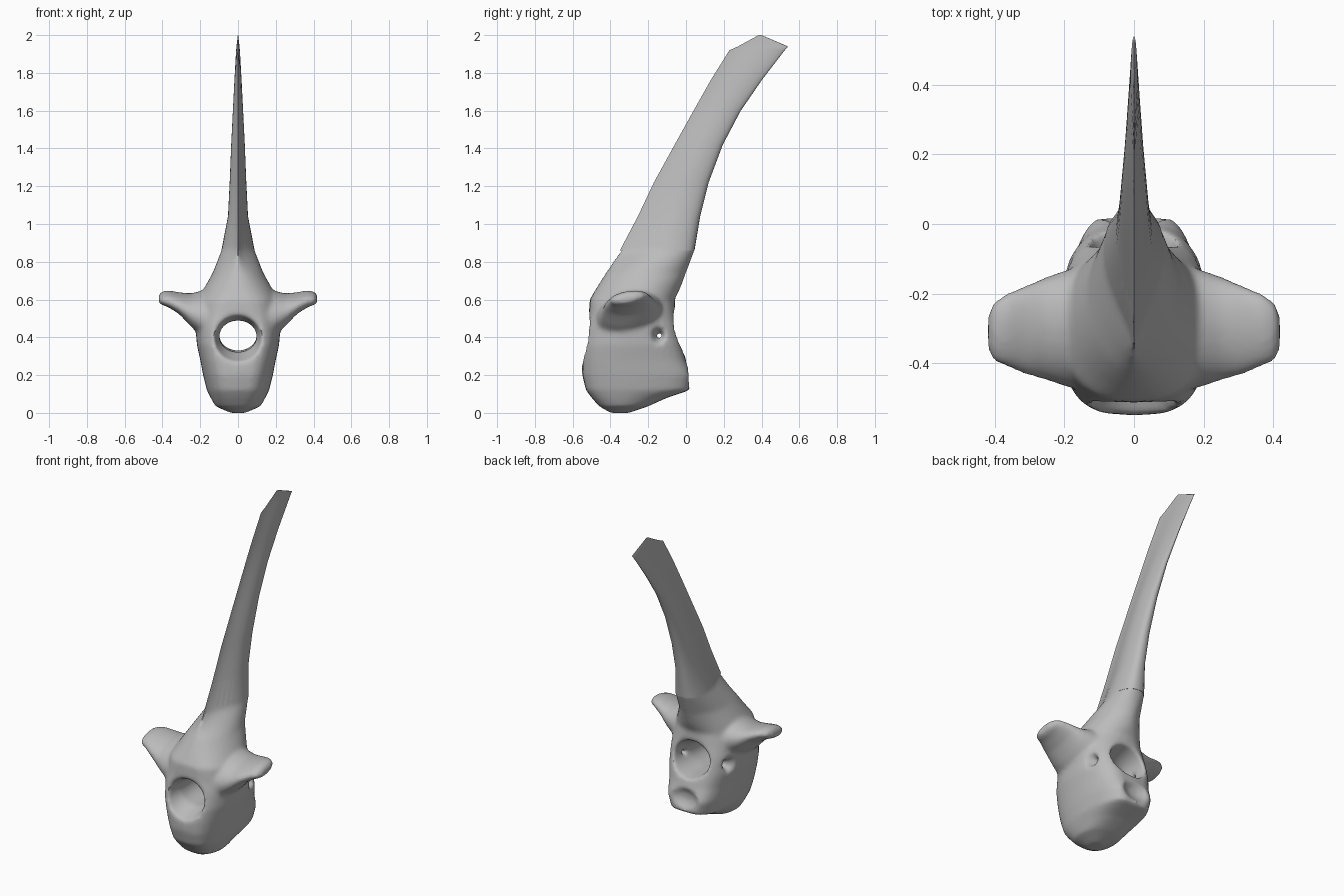
import bpy, bmesh, math
from mathutils import Vector

if "Cube" in bpy.data.objects:
    bpy.data.objects.remove(bpy.data.objects["Cube"])

bone = bpy.data.materials.new("bone_grey")
bone.use_nodes = True
colour = (0.5, 0.5, 0.5, 1)
bone.diffuse_color = colour
bone.node_tree.nodes["Principled BSDF"].inputs["Base Color"].default_value = colour


def loft(name, rings):
    """Skin a closed solid over a list of point rings."""
    bm = bmesh.new()
    loops = [[bm.verts.new(p) for p in ring] for ring in rings]
    for a, b in zip(loops, loops[1:]):
        for i in range(len(a)):
            j = (i + 1) % len(a)
            bm.faces.new((a[i], a[j], b[j], b[i]))
    bm.faces.new(loops[0])
    bm.faces.new(loops[-1])
    bmesh.ops.recalc_face_normals(bm, faces=bm.faces)
    mesh = bpy.data.meshes.new(name)
    bm.to_mesh(mesh)
    bm.free()
    mesh.materials.append(bone)
    obj = bpy.data.objects.new(name, mesh)
    bpy.context.collection.objects.link(obj)
    return obj


def slab(z, y0, y1, w, front, back, n=32):
    """Horizontal outline; exponents under 1 are boxy, near 2 sharp."""
    ring = []
    for i in range(n):
        a = 2 * math.pi * i / n
        u, s = -math.cos(a), math.sin(a)
        e = front if u < 0 else back
        x = math.copysign(w * abs(s) ** e, s)
        t = (1 + u) / 2
        if front > 1.5:
            t = t ** 0.6
        ring.append(Vector((x, y0 + (y1 - y0) * t, z)))
    return ring


def oval(axis, at, c1, c2, r1, r2, shear=0, n=24):
    """Oval across the x axis (y, z) or the y axis (x, z)."""
    ring = []
    for i in range(n):
        a = 2 * math.pi * i / n
        p, q = c1 + r1 * math.cos(a), c2 + r2 * math.sin(a)
        q += shear * r1 * math.cos(a)
        ring.append(Vector((at, p, q) if axis == "x" else (p, at, q)))
    return ring


def combine(target, tool, operation):
    mod = target.modifiers.new(operation.lower(), "BOOLEAN")
    mod.operation, mod.solver, mod.object = operation, "EXACT", tool
    bake(target)
    bpy.data.objects.remove(tool)


def bake(obj):
    """Apply every modifier on the object."""
    graph = bpy.context.evaluated_depsgraph_get()
    graph.update()
    mesh = bpy.data.meshes.new_from_object(obj.evaluated_get(graph))
    obj.modifiers.clear()
    obj.data = mesh


# Centrum and arch, flowing up into the root of the spine
base = [
    (0.0, -0.40, -0.30, 0.04, 0.8, 0.8),
    (0.035, -0.46, -0.20, 0.12, 0.7, 0.7),
    (0.08, -0.50, -0.10, 0.145, 0.6, 0.6),
    (0.12, -0.53, 0.02, 0.165, 0.55, 0.5),
    (0.2, -0.55, 0.035, 0.185, 0.55, 0.5),
    (0.28, -0.55, 0.0, 0.2, 0.5, 0.5),
    (0.36, -0.545, -0.02, 0.218, 0.5, 0.5),
    (0.45, -0.53, -0.04, 0.225, 0.55, 0.55),
    (0.52, -0.515, -0.055, 0.22, 0.6, 0.65),
    (0.6, -0.51, -0.06, 0.21, 0.7, 0.9),
    (0.66, -0.475, -0.03, 0.18, 0.9, 1.1),
    (0.74, -0.425, 0.0, 0.135, 1.1, 1.1),
]
blade = [
    (0.86, -0.35, 0.045, 0.088, 1.6, 0.8),
    (1.04, -0.255, 0.075, 0.053, 1.8, 0.8),
    (1.22, -0.17, 0.12, 0.044, 1.8, 0.8),
    (1.42, -0.06, 0.195, 0.036, 1.8, 0.9),
    (1.6, 0.04, 0.29, 0.027, 1.8, 1),
    (1.76, 0.13, 0.4, 0.019, 1.8, 1),
    (1.92, 0.23, 0.523, 0.01, 1.8, 1),
    (1.94, 0.275, 0.54, 0.008, 1.8, 1),
    (2.0, 0.385, 0.40, 0.001, 1.8, 1),
]
body = loft("vertebra_body", [slab(*r) for r in base + blade[:2]])
spine = loft("neural_spine", [slab(*r) for r in blade])

# Transverse processes: x, centre y and z, half depth, half height
wing = [
    (0.1, -0.3, 0.52, 0.19, 0.13),
    (0.19, -0.3, 0.525, 0.17, 0.12),
    (0.25, -0.3, 0.545, 0.15, 0.085),
    (0.31, -0.305, 0.58, 0.13, 0.055),
    (0.37, -0.305, 0.605, 0.105, 0.042),
    (0.405, -0.31, 0.607, 0.085, 0.033),
    (0.42, -0.31, 0.603, 0.05, 0.018),
]
for side in (-1, 1):
    part = loft("transverse_process", [
        oval("x", side * x, y, z, ry, rz, 0.15) for x, y, z, ry, rz in wing])
    combine(body, part, "UNION")

# Flared canal running front to back
canal = loft("canal_cutter", [
    oval("y", y, 0, z, rx, rz) for y, z, rx, rz in (
        (-0.6, 0.4, 0.155, 0.15), (-0.52, 0.4, 0.125, 0.12),
        (-0.43, 0.405, 0.1, 0.085), (-0.2, 0.41, 0.1, 0.08),
        (-0.08, 0.43, 0.12, 0.105), (0.05, 0.44, 0.14, 0.13))])
combine(body, canal, "DIFFERENCE")

# Side openings and the dished rear face
for side in (-1, 1):
    pit = loft("pit_cutter", [
        oval("x", side * x, -0.14, 0.41, r, r * 1.2) for x, r in (
            (0.06, 0.012), (0.15, 0.016), (0.2, 0.04), (0.26, 0.09))])
    combine(body, pit, "DIFFERENCE")
dish = loft("dish_cutter", [
    oval("y", y, 0, 0.21, r, r * 0.75) for y, r in (
        (-0.015, 0.03), (0.0, 0.07), (0.02, 0.1), (0.06, 0.13))])
combine(body, dish, "DIFFERENCE")

# Blend the fused parts into one soft surface
remesh = body.modifiers.new("blend", "REMESH")
remesh.mode, remesh.voxel_size = "VOXEL", 0.011
soften = body.modifiers.new("soften", "SMOOTH")
soften.factor, soften.iterations = 0.5, 12
bake(body)

for obj in (body, spine):
    if not obj.data.materials:
        obj.data.materials.append(bone)
    bpy.ops.object.select_all(action="DESELECT")
    obj.select_set(True)
    bpy.context.view_layer.objects.active = obj
    bpy.ops.object.shade_smooth_by_angle(angle=math.radians(40))
